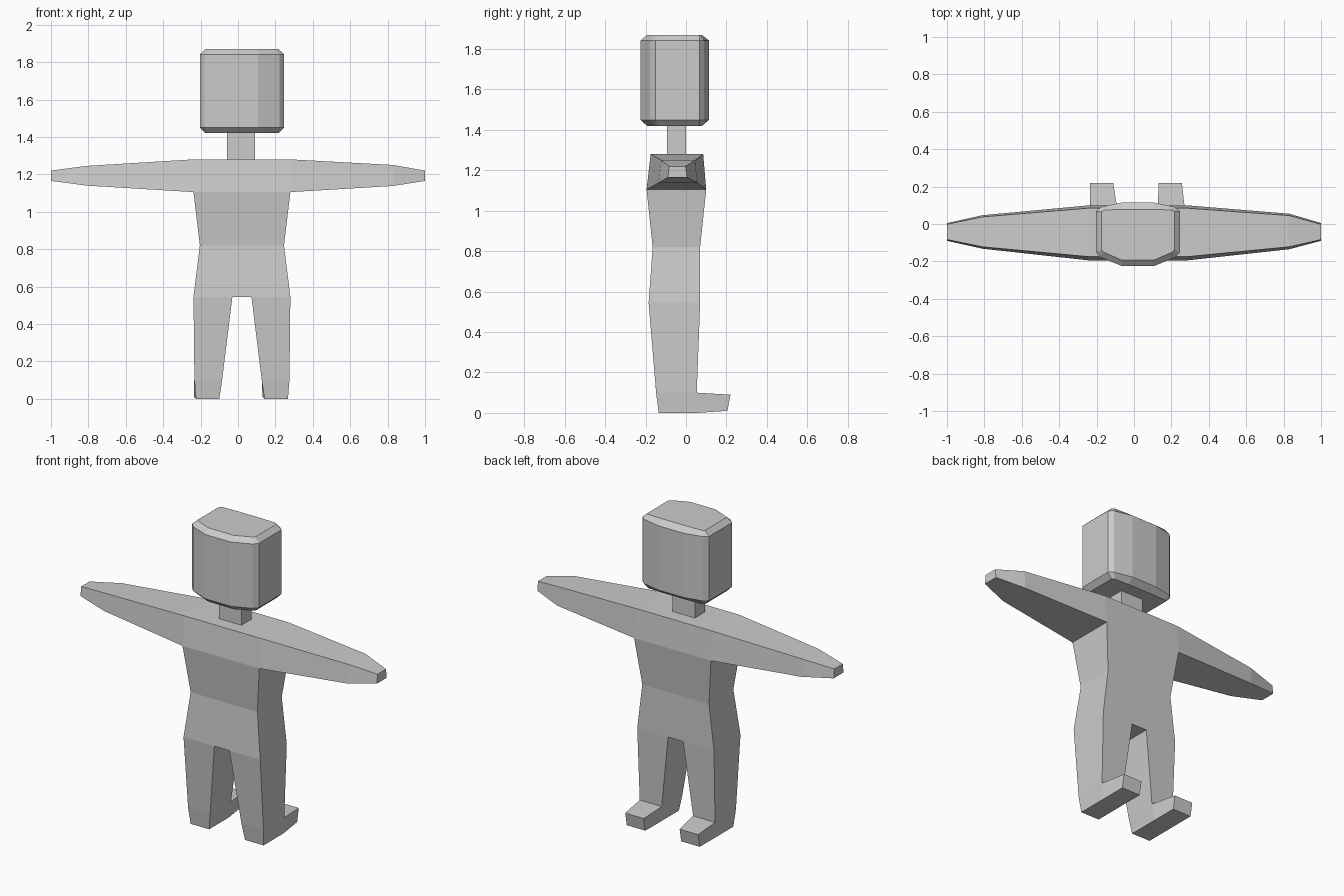
import bpy, bmesh

if "Cube" in bpy.data.objects:
    bpy.data.objects.remove(bpy.data.objects["Cube"])

CX = 0.021  # mid-line of the figure


def loft(bm, rings, cap_start=True, cap_end=True, skip=()):
    """Join rings of points with quads; skip holds (ring, side) pairs left open."""
    vs = [[bm.verts.new(p) for p in ring] for ring in rings]
    n = len(rings[0])
    for i in range(len(vs) - 1):
        for j in range(n):
            if (i, j) not in skip:
                k = (j + 1) % n
                bm.faces.new((vs[i][j], vs[i][k], vs[i + 1][k], vs[i + 1][j]))
    if cap_start:
        bm.faces.new(vs[0][::-1])
    if cap_end:
        bm.faces.new(vs[-1])


def finish(bm, name):
    bmesh.ops.remove_doubles(bm, verts=bm.verts, dist=0.0005)
    bmesh.ops.recalc_face_normals(bm, faces=bm.faces)
    me = bpy.data.meshes.new(name)
    bm.to_mesh(me)
    bm.free()
    ob = bpy.data.objects.new(name, me)
    bpy.context.collection.objects.link(ob)
    return ob


def level(x0, x1, y0, y1, z):
    return [(x0, y0, z), (x1, y0, z), (x1, y1, z), (x0, y1, z)]


# Body: torso, arms, legs and feet as one skin
bm = bmesh.new()
loft(bm, [level(CX - w, CX + w, y0, y1, z) for w, y0, y1, z in (
    (0.259, -0.185, 0.07, 0.545),
    (0.225, -0.165, 0.07, 0.82),
    (0.259, -0.195, 0.10, 1.105))], False, False)

# Arms: x, bottom y range, top y range, z range
sections = (
    (-1.0, -0.09, 0.005, -0.083, -0.002, 1.165, 1.22),
    (-0.81, -0.132, 0.047, -0.122, 0.038, 1.14, 1.245),
    (CX - 0.259, -0.195, 0.10, -0.175, 0.085, 1.105, 1.28),
    (CX + 0.259, -0.195, 0.10, -0.175, 0.085, 1.105, 1.28),
    (0.83, -0.135, 0.055, -0.122, 0.045, 1.138, 1.25),
    (1.0, -0.09, 0.005, -0.083, -0.002, 1.165, 1.22))
loft(bm, [[(x, a, z0), (x, b, z0), (x, d, z1), (x, c, z1)]
          for x, a, b, c, d, z0, z1 in sections], skip={(2, 0)})

# Legs and feet, mirrored about the mid-line
for s in (-1, 1):
    leg = [level(*sorted((CX + s * a, CX + s * b)), y0, y1, z)
           for a, b, y0, y1, z in (
               (0.051, 0.259, -0.185, 0.07, 0.545),
               (0.106, 0.254, -0.148, 0.053, 0.10),
               (0.121, 0.246, -0.135, 0.055, 0.0))]
    loft(bm, leg, cap_start=False, skip={(1, 2)})
    l0, l1 = leg[2][3], leg[2][2]
    u0, u1 = leg[1][3], leg[1][2]
    t0, t1 = l0[0] - 0.011, l1[0] - 0.011
    toe = [(t0, 0.205, 0.01), (t1, 0.205, 0.01), (t1, 0.22, 0.09), (t0, 0.22, 0.09)]
    loft(bm, [[l0, l1, u1, u0], toe], cap_start=False)

# Crotch between the legs
bm.faces.new([bm.verts.new(p) for p in level(CX - 0.051, CX + 0.051, -0.185, 0.07, 0.545)])
finish(bm, "body")

# Neck
bm = bmesh.new()
loft(bm, [level(-0.06, 0.09, -0.095, 0.0, z) for z in (1.28, 1.42)], False, False)
finish(bm, "neck")

# Head: bowed front and back, chamfered top and bottom
outer = [(0.085, -0.225), (0.20, -0.178), (0.225, -0.15),
         (0.225, 0.068), (0.20, 0.09), (0.085, 0.115)]
inner = [(0.085, -0.193), (0.18, -0.152), (0.195, -0.14),
         (0.195, 0.065), (0.18, 0.075), (0.085, 0.078)]


def head_ring(half, z):
    return ([(CX + x, y, z) for x, y in half]
            + [(CX - x, y, z) for x, y in reversed(half)])


bm = bmesh.new()
loft(bm, [head_ring(inner, 1.42), head_ring(outer, 1.45),
          head_ring(outer, 1.842), head_ring(inner, 1.87)])
finish(bm, "head")
